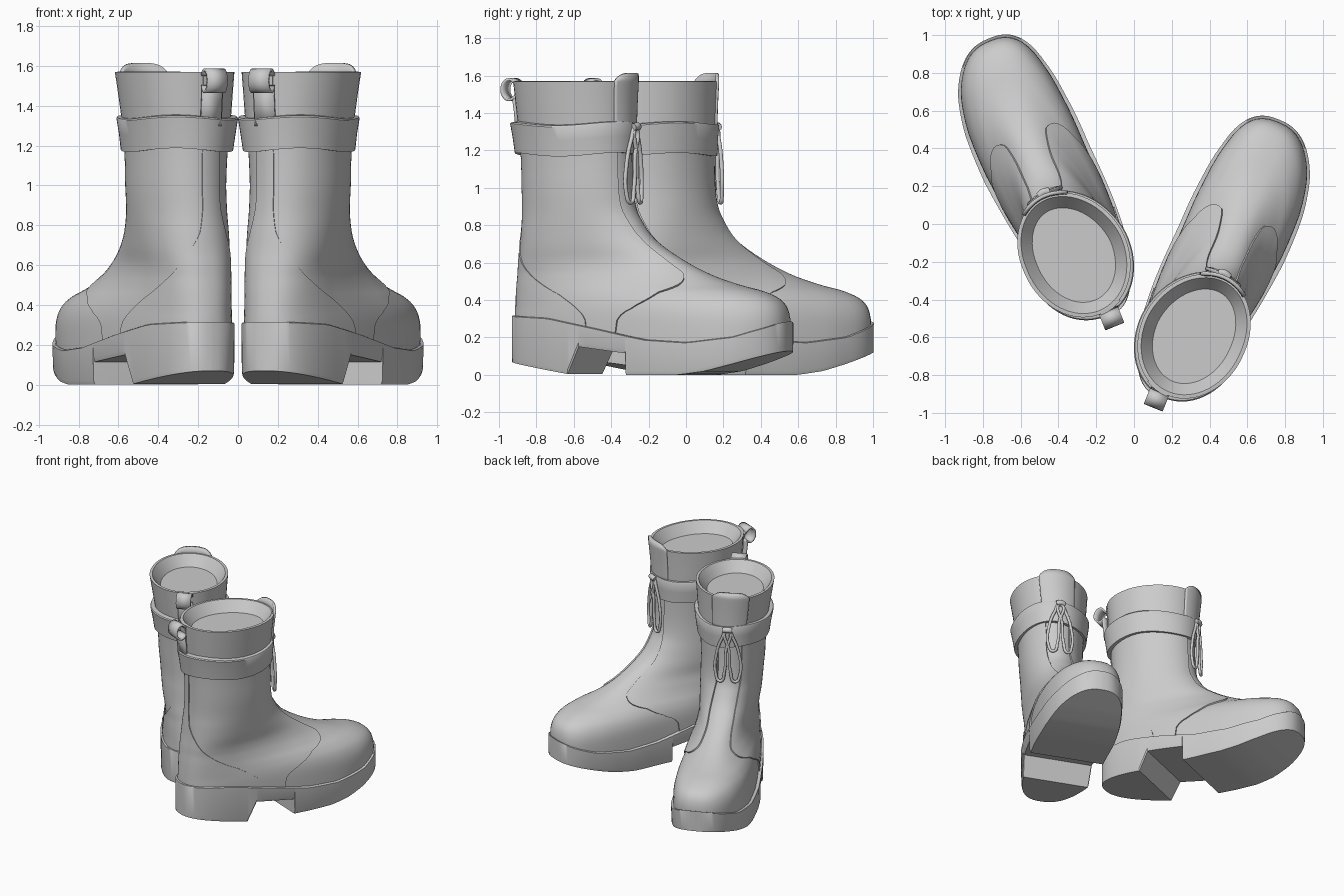
import bpy, bmesh
from math import sin, cos, pi, radians, copysign
from mathutils import Vector

if "Cube" in bpy.data.objects:
    bpy.data.objects.remove(bpy.data.objects["Cube"])

ROT = radians(22)
TAU = 2 * pi
# Sideways centre line of the foot along its length
CENTRE = [(-.36, -.02), (0, -.008), (.2, .008), (.5, .035), (.8, .045), (1.0, .042), (1.23, .02)]


def place(p, side):
    """Boot-local (sideways, forward, up) to world; side -1 is the mirrored boot."""
    x = 0.29 + p[0] * cos(ROT) + p[1] * sin(ROT)
    y = -0.57 - p[0] * sin(ROT) + p[1] * cos(ROT)
    return (x, y, p[2]) if side > 0 else (-x, y + 0.43, p[2])


def both(name, rows, closed=False, caps=(), thick=0, angle=40):
    """Skin rows of points into a surface, once for each boot."""
    for side, tag in ((1, "right"), (-1, "left")):
        bm = bmesh.new()
        vs = [[bm.verts.new(place(p, side)) for p in r] for r in rows]
        n = len(rows[0])
        for a, b in zip(vs, vs[1:]):
            for j in range(n if closed else n - 1):
                q = [a[j], a[(j + 1) % n], b[(j + 1) % n], b[j]]
                bm.faces.new(q if side > 0 else q[::-1])
        for c in caps:
            bm.faces.new(vs[c])
        bmesh.ops.remove_doubles(bm, verts=bm.verts, dist=1e-5)
        bmesh.ops.recalc_face_normals(bm, faces=bm.faces)
        me = bpy.data.meshes.new(name)
        bm.to_mesh(me)
        bm.free()
        ob = bpy.data.objects.new(f"{tag}_{name}", me)
        bpy.context.collection.objects.link(ob)
        if thick:
            m = ob.modifiers.new("thickness", 'SOLIDIFY')
            m.thickness, m.offset = thick, 0
        bpy.ops.object.select_all(action='DESELECT')
        ob.select_set(True)
        bpy.context.view_layer.objects.active = ob
        bpy.ops.object.shade_smooth_by_angle(angle=radians(angle))


def lerp_table(tab, x):
    if x <= tab[0][0]:
        return tab[0][1]
    for (a, p), (b, q) in zip(tab, tab[1:]):
        if x <= b:
            return p + (q - p) * (x - a) / (b - a)
    return tab[-1][1]


# Upper: back v, back z, front v, front z, heel width, toe width, roundness
RINGS = [
    (-.35, .16, 1.20, .16, .23, .305, .80), (-.35, .30, 1.205, .30, .232, .303, .80),
    (-.348, .36, 1.17, .39, .235, .28, .82), (-.344, .42, 1.07, .445, .235, .237, .82),
    (-.339, .48, .92, .485, .232, .192, .82), (-.333, .54, .76, .54, .23, .162, .84),
    (-.328, .60, .60, .62, .228, .152, .86), (-.32, .67, .45, .72, .228, .177, .9),
    (-.314, .76, .37, .82, .226, .195, .95), (-.306, .90, .325, .93, .222, .212, 1),
    (-.31, 1.17, .31, 1.17, .23, .225, 1), (-.33, 1.40, .315, 1.40, .255, .25, 1),
    (-.345, 1.57, .325, 1.57, .275, .27, 1)]
TOP = len(RINGS) - 1


def spow(x, m):
    return copysign(abs(x) ** m, x)


def P(k, t):
    """Point of the upper at ring position k and angle t (0 = front, pi = back)."""
    k = min(max(k, 0), TOP)
    i = min(int(k), TOP - 1)
    f = k - i
    r = [RINGS[min(max(i + d, 0), TOP)] for d in (-1, 0, 1, 2)]
    vb, zb, vf, zf, wh, wf, m = (
        b + .5 * f * (c - a + f * (2*a - 5*b + 4*c - d + f * (3*(b - c) + d - a)))
        for a, b, c, d in zip(*r))
    n = spow(cos(t), m)
    s = (1 + n) / 2
    v, z = vb + (vf - vb) * s, zb + (zf - zb) * s
    u = lerp_table(CENTRE, v) + lerp_table([(.55, 0), (1, .028), (1.3, .028), (1.57, .04)], z)
    return Vector((u + spow(sin(t), m) * (wh + (wf - wh) * s), v, z))


def off(k, t, d):
    """Point of the upper pushed out along its normal."""
    e = .03
    n = (P(k + e, t) - P(k - e, t)).cross(P(k, t + e) - P(k, t - e))
    return P(k, t) + n.normalized() * d


def panel(name, edge, d, cols, shift):
    """Raised leather panel round the back; edge lists start angles by ring,
    shift turns it with height, and its border is tucked in."""
    rows = []
    ks = [0.4 + (TOP - 0.4) * i / 44 for i in range(45)]
    for i, k in enumerate([ks[0]] + ks + [ks[-1]]):
        a, c = lerp_table(list(enumerate(edge)), k), lerp_table(shift, k)
        ts = [a + c + (TAU - 2 * a) * j / cols for j in range(cols + 1)]
        ts = [ts[0]] + ts + [ts[-1]]
        rows.append([off(k, t, -.004 if i in (0, 46) or j in (0, cols + 2) else d)
                     for j, t in enumerate(ts)])
    both(name, rows)


# Upper shell with thin rim and shallow sloping lining
N = 64
ang = [TAU * j / N for j in range(N)]
shell = [[P(k / 4, t) for t in ang] for k in range(4 * TOP + 1)]
for inset, z in ((.01, 1.57), (.07, 1.49)):
    shell.append([Vector((*(off(TOP, t, -inset).xy), z)) for t in ang])
both("upper", shell, closed=True, caps=(-1,))

# Side panels leaving the tongue and toe open, then heel counter with back stay
quarter = [1.66, 1.64, 1.54, 1.36, 1.0, .66, .55, .47, .43, .4, .38, .4, .45]
panel("side_panels", quarter, .010, 48, [(7, 0), (9, .1)])
counter = [1.3, 1.28, 1.18, 1.07, .95, .8, .65, .5, .33, .23, .22, .22, .22]
panel("heel_counter", [pi - h for h in counter], .016, 24, [(3, 0), (8, .22)])

# Tongue standing above the rim
tongue = []
for i in range(9):
    k = 10.6 + 1.4 * i / 7 if i < 8 else TOP
    row = []
    for j in range(21):
        q = j / 10 - 1
        p = off(k, .07 + .48 * q, .012)
        p.z += .045 * (1 - q ** 4) if i == 8 else 0
        row.append(p)
    tongue.append(row)
both("tongue", tongue, thick=.02)

# Ankle strap, standing off a little more at the back
strap = [[off(k + .04 * sin(3 * t), t, d * (1 + .35 * (1 - cos(t)))) for t in ang]
         for k, d in ((10.04, 0), (10.04, .024), (10.4, .027), (10.72, .03), (10.75, .026), (10.75, 0))]
both("ankle_strap", strap, closed=True)

# Sole with raised toe and arch notch
A, C, M = .80, .42, .80
TOPZ = [(-.36, .312), (-.1, .30), (.2, .245), (.5, .185), (.75, .17), (1, .2), (1.15, .25), (1.23, .285)]
BOTZ = [(-.38, .07), (.03, .004), (.10, .15), (.389, .115), (.391, 0),
        (.7, 0), (.85, .02), (1.0, .06), (1.23, .13)]
stations = [C - A * spow(cos(pi * i / 48), M) for i in range(49)] + [.03, .10, .389, .391]
sole = []
for v in sorted(stations):
    n = max(-1, min(1, (v - C) / A))
    c = abs(n) ** (1 / M)
    w = max(.001, max(0, 1 - c * c) ** (M / 2) * (.262 + .058 * (n + 1) / 2))
    zt, zb = lerp_table(TOPZ, v), lerp_table(BOTZ, v)
    sole.append([Vector((lerp_table(CENTRE, v) + s * w, v, z)) for s, z in
                 ((.96, zt + .004), (1, zt), (.985, zb + .02), (.96, zb),
                  (-.96, zb), (-.985, zb + .02), (-1, zt), (-.96, zt + .004))])
both("sole", sole, closed=True, caps=(0, -1), angle=35)

# Pull loop at the back, and its strip down to the strap
loop = []
for i in range(17):
    a = radians(-60 + 300 * i / 16)
    loop.append([Vector((u, -.395 - .042 * sin(a), 1.525 + .055 * cos(a))) for u in (-.078, .03)])
loop += [[Vector((u, -.368 + d, z)) for u in (-.078, .03)]
         for d, z in ((0, 1.47), (.010, 1.40), (.018, 1.3))]
both("pull_loop", loop, thick=.014)


def tube(name, pts, r, cyclic=False):
    """Smooth round cord through the points, once for each boot."""
    for side, tag in ((1, "right"), (-1, "left")):
        cu = bpy.data.curves.new(name, 'CURVE')
        cu.dimensions, cu.bevel_depth, cu.bevel_resolution, cu.use_fill_caps = '3D', r, 3, True
        sp = cu.splines.new('BEZIER')
        sp.bezier_points.add(len(pts) - 1)
        for b, p in zip(sp.bezier_points, pts):
            b.co = place(p, side)
            b.handle_left_type = b.handle_right_type = 'AUTO'
        sp.use_cyclic_u = cyclic
        cu.resolution_u = 8
        bpy.context.collection.objects.link(bpy.data.objects.new(f"{tag}_{name}", cu))


# Bow: two hanging loops and a knot
BOW = .06
for s, tag in ((1, "outer"), (-1, "inner")):
    tube(f"lace_loop_{tag}", [(BOW + s * u, v - .1 * s * u, z) for u, v, z in
         ((.0, .347, 1.32), (.012, .35, 1.16), (.022, .35, 1.0), (.055, .347, .92),
          (.088, .338, .98), (.084, .338, 1.12), (.04, .344, 1.26))], .011, True)
tube("lace_knot", [(BOW - .03, .35, 1.325), (BOW, .357, 1.33), (BOW + .03, .347, 1.325)], .02)
